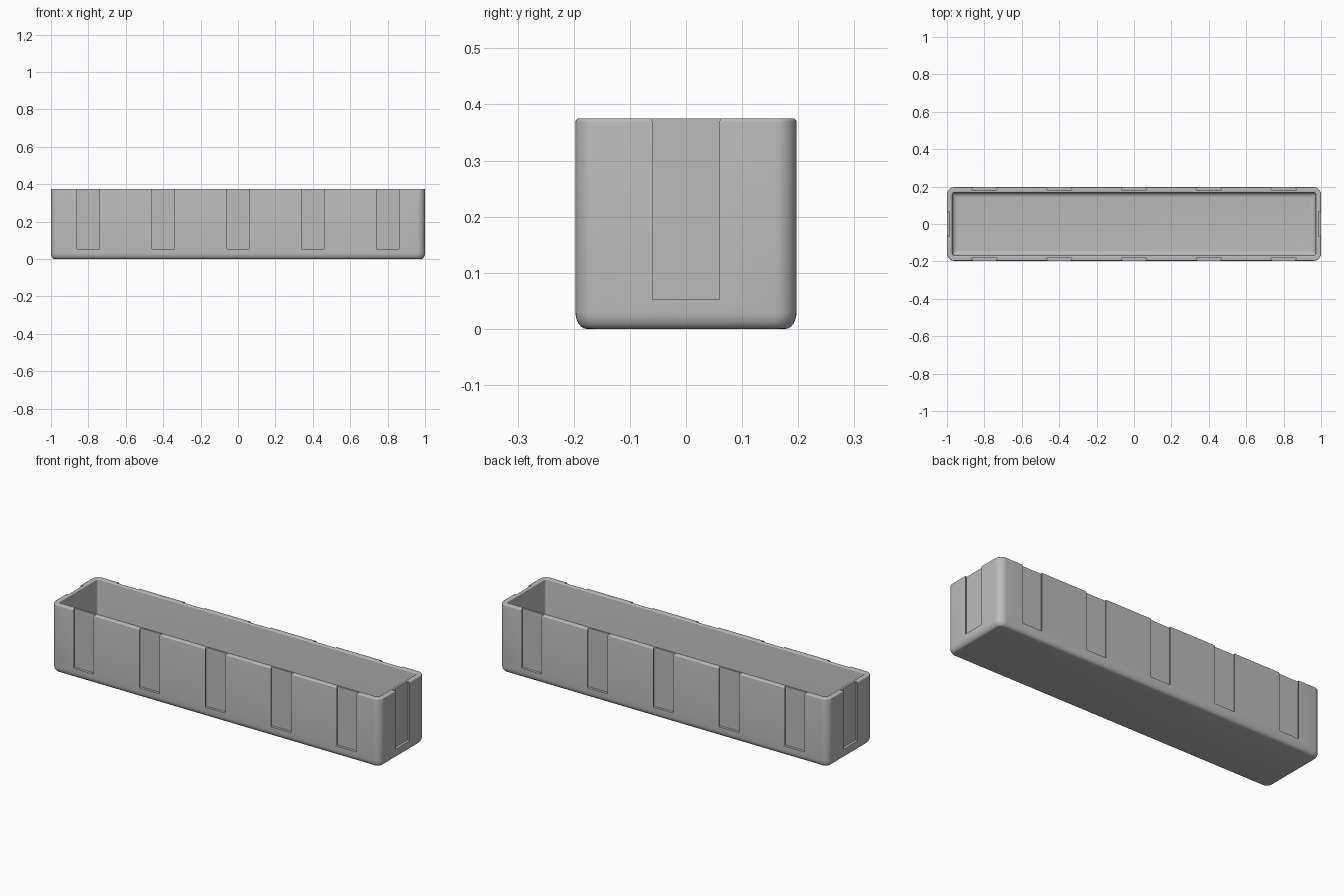
import bpy, bmesh, math

old = bpy.data.objects.get("Cube")
if old:
    bpy.data.objects.remove(old, do_unlink=True)

HX, HY, H = 1.0, 0.197, 0.375     # outer half sizes and height
WALL, FLOOR = 0.029, 0.03
SLOT_DEPTH, SLOT_BOTTOM = 0.014, 0.052

grey = bpy.data.materials.new("plain grey")
grey.use_nodes = True
colour = (0.5, 0.5, 0.5, 1)
grey.diffuse_color = colour
grey.node_tree.nodes["Principled BSDF"].inputs["Base Color"].default_value = colour


def make_object(name, bm):
    bmesh.ops.recalc_face_normals(bm, faces=bm.faces)
    mesh = bpy.data.meshes.new(name)
    bm.to_mesh(mesh)
    bm.free()
    mesh.materials.append(grey)
    obj = bpy.data.objects.new(name, mesh)
    bpy.context.collection.objects.link(obj)
    return obj


def ring(bm, inset, z, radius, steps=8):
    """Rounded rectangle of vertices, shrunk by inset."""
    verts = []
    for k, (sx, sy) in enumerate([(1, 1), (-1, 1), (-1, -1), (1, -1)]):
        cx, cy = sx * (HX - inset - radius), sy * (HY - inset - radius)
        for i in range(steps + 1):
            a = math.pi / 2 * (k + i / steps)
            verts.append(bm.verts.new((cx + radius * math.cos(a),
                                       cy + radius * math.sin(a), z)))
    return verts


def arc(ci, cz, ri, rz, start, end, steps=6):
    """Points (inset, z) on an elliptical arc, angles in degrees."""
    angles = [math.radians(start + (end - start) * i / steps) for i in range(steps + 1)]
    return [(ci + ri * math.cos(a), cz + rz * math.sin(a)) for a in angles]


# Trough: one wall profile swept around a rounded rectangle
outer = arc(0.02, 0.03, 0.02, 0.03, 270, 180)
rim = arc(0.006, H - 0.006, 0.006, 0.006, 180, 90, 4)
lip = arc(WALL - 0.005, H - 0.005, 0.005, 0.005, 90, 0, 4)
inner = arc(WALL + 0.025, FLOOR + 0.025, 0.025, 0.025, 180, 270)
bm = bmesh.new()
rings = [ring(bm, i, z, max(0.04 - i, 0.012)) for i, z in outer + rim + lip + inner]
for a, b in zip(rings, rings[1:]):
    for i in range(len(a)):
        j = (i + 1) % len(a)
        bm.faces.new((a[i], a[j], b[j], b[i]))
bm.faces.new(rings[0])
bm.faces.new(rings[-1])
trough = make_object("trough", bm)


def slot(bm, x, y, angle):
    """Dovetail prism that opens outward along the given direction."""
    c, s = math.cos(angle), math.sin(angle)
    outline = [(-SLOT_DEPTH, -0.068), (0, -0.06), (0.03, -0.06),
               (0.03, 0.06), (0, 0.06), (-SLOT_DEPTH, 0.068)]
    levels = [[bm.verts.new((x + d * c - w * s, y + d * s + w * c, z))
               for d, w in outline] for z in (SLOT_BOTTOM, H + 0.05)]
    low, high = levels
    bm.faces.new(low)
    bm.faces.new(high)
    for i in range(len(low)):
        j = (i + 1) % len(low)
        bm.faces.new((low[i], low[j], high[j], high[i]))


# Slots: five on each long side, one on each end
bm = bmesh.new()
for side in (-1, 1):
    for i in range(-2, 3):
        slot(bm, 0.4 * i, side * HY, side * math.pi / 2)
    slot(bm, side * HX, 0, 0 if side > 0 else math.pi)
cutter = make_object("slot_cutter", bm)
cutter.hide_render = True

cut = trough.modifiers.new("slots", 'BOOLEAN')
cut.operation = 'DIFFERENCE'
cut.solver = 'EXACT'
cut.object = cutter
bpy.ops.object.select_all(action='DESELECT')
bpy.context.view_layer.objects.active = trough
trough.select_set(True)
bpy.ops.object.modifier_apply(modifier=cut.name)
bpy.data.objects.remove(cutter, do_unlink=True)
bpy.ops.object.shade_smooth_by_angle(angle=math.radians(35))
